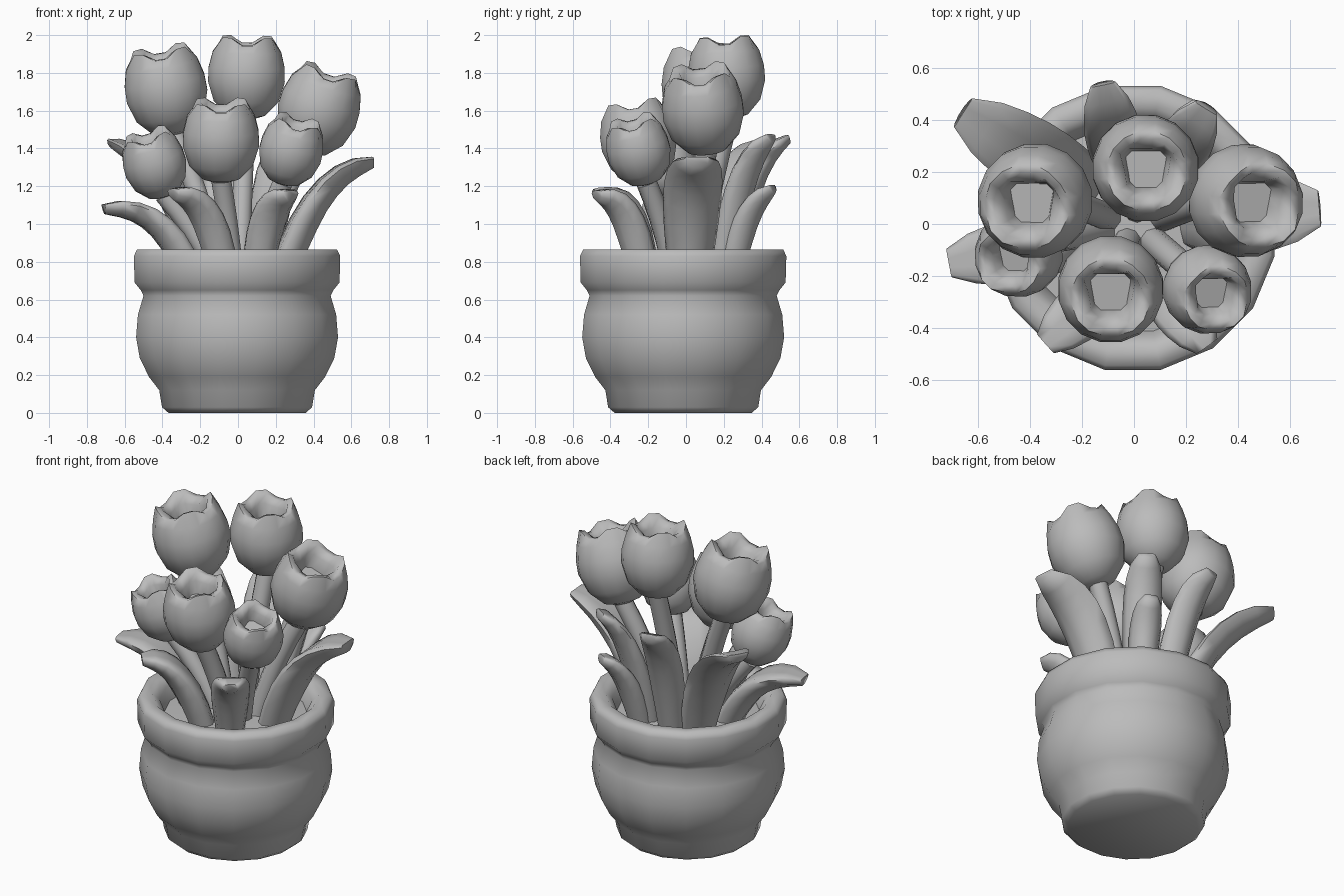
import bpy, bmesh, math
from mathutils import Vector

cube = bpy.data.objects.get("Cube")
if cube:
    bpy.data.objects.remove(cube, do_unlink=True)

clay = bpy.data.materials.new("clay_grey")
clay.use_nodes = True
clay.diffuse_color = (0.5, 0.5, 0.5, 1)
bsdf = next(n for n in clay.node_tree.nodes if n.type == 'BSDF_PRINCIPLED')
bsdf.inputs["Base Color"].default_value = clay.diffuse_color


def skin(name, rings, angle):
    """Join rings of points into one closed, smooth-shaded surface."""
    bm = bmesh.new()
    loops = [[bm.verts.new(p) for p in ring] for ring in rings]
    n = len(loops[0])
    for a, b in zip(loops, loops[1:]):
        for i in range(n):
            j = (i + 1) % n
            bm.faces.new((a[i], a[j], b[j], b[i]))
    bm.faces.new(loops[0][::-1])
    bm.faces.new(loops[-1])
    bmesh.ops.recalc_face_normals(bm, faces=bm.faces)
    mesh = bpy.data.meshes.new(name)
    bm.to_mesh(mesh)
    bm.free()
    mesh.materials.append(clay)
    ob = bpy.data.objects.new(name, mesh)
    bpy.context.collection.objects.link(ob)
    bpy.ops.object.select_all(action='DESELECT')
    ob.select_set(True)
    bpy.context.view_layer.objects.active = ob
    bpy.ops.object.shade_smooth_by_angle(angle=math.radians(angle))
    return ob


def circle(r, z, n, shift=0.0):
    turns = [math.tau * (i + shift) / n for i in range(n)]
    return [Vector((r * math.cos(t), r * math.sin(t), z)) for t in turns]


def square(r, z):
    """A ring of 16 points pulled out to a square that narrows to the front."""
    ring = []
    for p in circle(1, 0, 16, 0.5):
        k = r / max(abs(p.x), abs(p.y))
        ring.append(Vector((p.x * k * (1 + 0.2 * p.y), p.y * k, z)))
    return ring


def sweep(name, start, bend, end, sizes, side, curl=0.0):
    """Sweep an oval along a curved path; sizes are (width, thickness) halves."""
    rings = []
    for k, (w, t) in enumerate(sizes):
        u = k / (len(sizes) - 1)
        pos = start * (1 - u) ** 2 + bend * 2 * u * (1 - u) + end * u * u
        along = ((bend - start) * (1 - u) + (end - bend) * u).normalized()
        across = (side - along * side.dot(along)).normalized()
        up = along.cross(across)
        rings.append([pos + across * p.x * w + up * (p.y * t + curl * w * (p.x ** 2 - 0.5))
                      for p in circle(1, 0, 10)])
    return skin(name, rings, 75)


# Pot: one lathed wall with a thick rim, an inner wall and the soil
pot_profile = [(0.37, 0), (0.405, 0.03), (0.42, 0.12), (0.475, 0.19), (0.525, 0.29),
               (0.545, 0.4), (0.535, 0.52), (0.505, 0.62), (0.52, 0.65), (0.553, 0.69),
               (0.557, 0.83), (0.54, 0.865), (0.47, 0.865), (0.43, 0.83),
               (0.405, 0.75), (0.2, 0.77)]
pot = skin("pot", [circle(r, z, 16, 0.5) for r, z in pot_profile], 70)
pot.location = (-0.005, -0.015, 0)

# Flowers: centre, radius and lean of each cup
flowers = {
    "back_right": ((-0.38, 0.09, 1.705), 0.22, (-0.17, -0.12)),
    "back_middle": ((0.045, 0.215, 1.778), 0.207, (0.02, -0.06)),
    "back_left": ((0.425, 0.09, 1.6), 0.218, (0.32, -0.1)),
    "front_middle": ((-0.09, -0.25, 1.44), 0.205, (0, -0.17)),
    "front_left": ((0.28, -0.25, 1.385), 0.17, (0.25, -0.25)),
    "front_right": ((-0.44, -0.11, 1.315), 0.168, (-0.3, -0.25)),
}
cup = [(0.12, -1.1), (0.5, -0.98), (0.84, -0.62), (1, -0.12), (0.99, 0.25), (0.89, 0.65)]
for place, (centre, r, lean) in flowers.items():
    centre = Vector(centre)
    axis = Vector((*lean, 1)).normalized()
    turn = Vector((0, 0, 1)).rotation_difference(axis).to_matrix()
    rings = [circle(a, z, 16, 0.5) for a, z in cup]
    # Petal tips rise between four notches, thick walls fold into a square well
    rim, lip = circle(0.75, 0.95, 16, 0.5), circle(0.6, 0.92, 16, 0.5)
    for i in range(16):
        rise = 0.08 if i % 4 in (1, 2) else -0.11
        rim[i].z += rise
        lip[i].z += rise * 0.7
    rings += [rim, lip, square(0.41, 0.72), square(0.34, 0.35)]
    skin(place + "_flower", [[centre + turn @ p * r for p in ring] for ring in rings], 65)

    # Stem from the soil to the base of the cup
    foot = Vector((centre.x * 0.25, centre.y * 0.25, 0.72))
    top = centre - axis * r
    bend = foot.lerp(top, 0.5) + Vector((-centre.x, -centre.y, 0)) * 0.12
    sweep(place + "_stem", foot, bend, top, [(0.055, 0.055)] * 6, Vector((0, 1, 0)))

# Leaves: foot position, tip position, half width, half thickness and arch
leaves = {
    "right_side": ((-0.23, -0.06), (-0.71, -0.15, 1.085), 0.125, 0.062, 1.15),
    "front_right": ((-0.07, -0.22), (-0.34, -0.46, 1.165), 0.11, 0.065, 1.05),
    "front_left": ((0.1, -0.22), (0.28, -0.47, 1.155), 0.11, 0.065, 1.05),
    "left_side": ((0.22, 0.02), (0.715, 0.06, 1.335), 0.155, 0.068, 0.95),
    "back_left_tall": ((0.12, 0.19), (0.28, 0.45, 1.46), 0.11, 0.054, 0.87),
    "back_left_short": ((0.14, 0.23), (0.26, 0.46, 1.19), 0.09, 0.054, 0.87),
    "back_middle": ((-0.05, 0.21), (-0.12, 0.54, 1.455), 0.11, 0.054, 0.9),
    "back_right": ((-0.17, 0.12), (-0.66, 0.43, 1.435), 0.145, 0.054, 0.87),
}
shape = [(0.7, 1.1), (0.85, 1.15), (0.95, 1.15), (1, 1.05), (1, 0.95), (0.93, 0.85),
         (0.78, 0.72), (0.45, 0.45)]
for place, (base, tip, width, thick, arch) in leaves.items():
    foot, tip = Vector((*base, 0.72)), Vector(tip)
    bend = foot.lerp(tip, 0.35)
    bend.z = 0.72 + (tip.z - 0.72) * arch
    side = Vector((foot.y - tip.y, tip.x - foot.x, 0)).normalized()
    sweep(place + "_leaf", foot, bend, tip,
          [(w * width, t * thick) for w, t in shape], side, 0.3)
